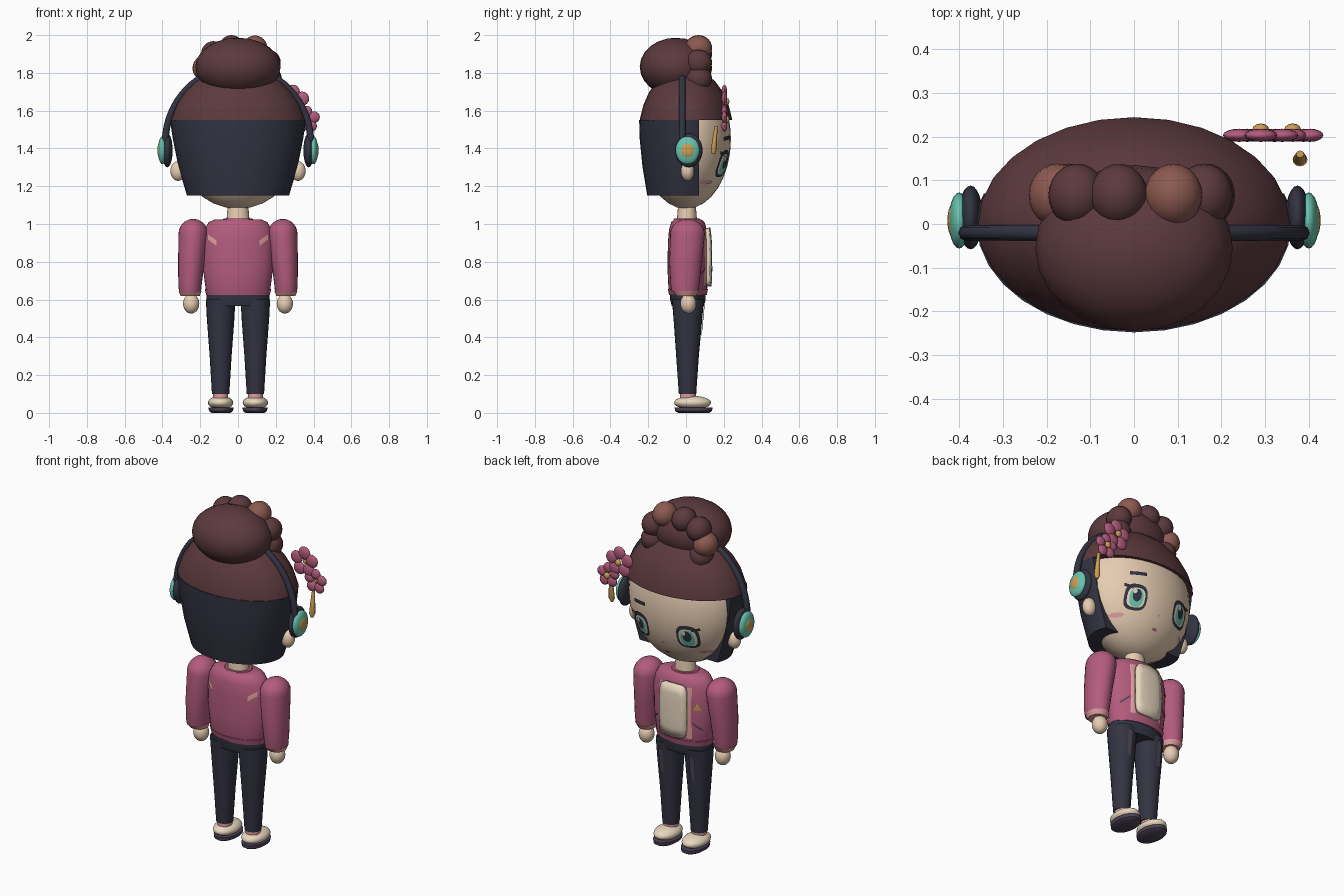
import bpy, bmesh, math
from mathutils import Vector, Matrix

cube = bpy.data.objects.get("Cube")
if cube:
    bpy.data.objects.remove(cube, do_unlink=True)


def material(name, r, g, b):
    m = bpy.data.materials.new(name)
    m.use_nodes = True
    m.diffuse_color = (r, g, b, 1)
    m.node_tree.nodes["Principled BSDF"].inputs["Base Color"].default_value = (r, g, b, 1)
    return m


HAIR = material("dark_brown", .107, .042, .048)
LIGHT_HAIR = material("light_brown", .262, .102, .08)
NAVY = material("navy", .032, .034, .054)
SKIN = material("skin", .80, .61, .445)
PINK = material("rose_pink", .45, .107, .205)
PALE = material("pale_pink", .75, .34, .34)
TEAL = material("teal", .141, .546, .429)
GOLD = material("gold", .61, .352, .091)
MAUVE = material("dusky_mauve", .076, .058, .098)
CREAM = material("cream", .80, .68, .52)


def finish(name, bm, mat, angle=40):
    bmesh.ops.recalc_face_normals(bm, faces=bm.faces)
    mesh = bpy.data.meshes.new(name)
    bm.to_mesh(mesh)
    bm.free()
    mesh.materials.append(mat)
    mesh.shade_smooth()
    mesh.set_sharp_from_angle(angle=math.radians(angle))
    ob = bpy.data.objects.new(name, mesh)
    bpy.context.scene.collection.objects.link(ob)
    return ob


def ellipsoid(name, mat, centre, radii, cut_z=None, segs=24):
    bm = bmesh.new()
    matrix = Matrix.Translation(centre) @ Matrix.Diagonal((*radii, 1))
    bmesh.ops.create_uvsphere(bm, u_segments=segs, v_segments=segs // 2, radius=1, matrix=matrix)
    if cut_z is not None:
        clip(bm, (0, 0, cut_z), (0, 0, -1))
    return finish(name, bm, mat)


def clip(bm, point, normal):
    geom = bm.verts[:] + bm.edges[:] + bm.faces[:]
    bmesh.ops.bisect_plane(bm, geom=geom, plane_co=point, plane_no=normal, clear_outer=True)
    bmesh.ops.holes_fill(bm, edges=[e for e in bm.edges if e.is_boundary])


def loft(name, mat, rings, clip_plane=None, segs=24):
    """Stack of ellipses, each (z, centre x, centre y, radius x, radius y)."""
    bm = bmesh.new()
    loops = []
    for z, cx, cy, rx, ry in rings:
        turns = [math.tau * i / segs for i in range(segs)]
        loops.append([bm.verts.new((cx + rx * math.cos(t), cy + ry * math.sin(t), z)) for t in turns])
    for a, b in zip(loops, loops[1:]):
        for i in range(segs):
            j = (i + 1) % segs
            bm.faces.new((a[i], a[j], b[j], b[i]))
    bm.faces.new(loops[0])
    bm.faces.new(loops[-1])
    if clip_plane:
        clip(bm, *clip_plane)
    return finish(name, bm, mat)


def decal(name, mat, outline, surface, lift, thick=0):
    """Thin plate with an (x, z) outline, wrapped over a surface y(x, z)."""
    bm = bmesh.new()
    n = len(outline)
    mx, mz = sum(p[0] for p in outline) / n, sum(p[1] for p in outline) / n

    def vert(x, z):
        y = surface(x, z)
        return bm.verts.new((x, y + math.copysign(lift, y), z))
    loops = [[vert(mx + (x - mx) * k, mz + (z - mz) * k) for x, z in outline] for k in (1, .66, .33)]
    for a, b in zip(loops, loops[1:]):
        for i in range(n):
            j = (i + 1) % n
            bm.faces.new((a[i], a[j], b[j], b[i]))
    bm.faces.new(loops[-1])
    ob = finish(name, bm, mat)
    if thick:
        mod = ob.modifiers.new("thickness", 'SOLIDIFY')
        mod.thickness = thick
        mod.offset = 0
    return ob


def oval(cx, cz, rx, rz, power=1.0, n=20):
    def shape(v):
        return math.copysign(abs(v) ** power, v)
    turns = [math.tau * i / n for i in range(n)]
    return [(cx + rx * shape(math.cos(t)), cz + rz * shape(math.sin(t))) for t in turns]


def quad(cx, cz, w, h, slant=0):
    return [(cx - w, cz - h - slant), (cx, cz - h), (cx + w, cz - h + slant),
            (cx + w, cz + h + slant), (cx, cz + h), (cx - w, cz + h - slant)]


# Head, hair and bun
HEAD_C, HEAD_R = Vector((0, 0, 1.45)), Vector((.335, .238, .37))
ellipsoid("head", SKIN, HEAD_C, HEAD_R, segs=32)
ellipsoid("hair_cap", HAIR, (0, 0, 1.48), (.365, .25, .35), cut_z=1.55, segs=28)
loft("back_hair", NAVY, [(1.15, 0, 0, .27, .205), (1.3, 0, 0, .315, .23),
                         (1.45, 0, 0, .345, .245), (1.55, 0, 0, .36, .248)],
     clip_plane=((0, .07, 0), (0, 1, 0)), segs=32)
ellipsoid("hair_bun", HAIR, (0, -.055, 1.832), (.226, .19, .154))
curls = [(.165, 1.77), (.16, 1.855), (.09, 1.93), (-.035, 1.932), (-.13, 1.90), (-.175, 1.825), (-.15, 1.75)]
for i, (x, z) in enumerate(curls):
    ellipsoid(f"bun_curl_{i}", LIGHT_HAIR if i in (2, 5) else HAIR, (x, .066, z), (.066, .072, .068))


# Face details
def face_y(x, z):
    q = 1 - (x / HEAD_R.x) ** 2 - ((z - HEAD_C.z) / HEAD_R.z) ** 2
    return HEAD_R.y * math.sqrt(max(q, .01))


for side, s in (("left", 1), ("right", -1)):
    x, z = s * .15, 1.32
    layers = [("eye_outline", NAVY, oval(x, z, .060, .072, .7), .004),
              ("eye_white", CREAM, oval(x, z - .004, .047, .054, .7), .006),
              ("iris", TEAL, oval(x, z - .006, .036, .050, .8), .008),
              ("pupil", NAVY, oval(x, z + .006, .023, .034), .010),
              ("eye_glint", CREAM, oval(x + .014, z + .026, .010, .013), .012),
              ("eyelash", NAVY, quad(x + s * .048, z + .052, .022, .008, s * .006), .009),
              ("cheek", PALE, oval(s * .215, 1.222, .03, .012), .004)]
    for part, mat, outline, lift in layers:
        decal(f"{side}_{part}", mat, outline, face_y, lift)
    ellipsoid(f"{side}_ear", SKIN, (s * .318, .008, 1.28), (.04, .035, .052))
decal("eyebrow", NAVY, quad(.15, 1.455, .045, .010, -.004), face_y, .006)
decal("mouth", PINK, oval(0, 1.185, .016, .007), face_y, .004)
decal("nose", PALE, oval(0, 1.255, .008, .006), face_y, .004)

# Headphones
arc = bpy.data.curves.new("headphone_band", 'CURVE')
arc.dimensions = '3D'
arc.bevel_depth = .018
arc.bevel_resolution = 2
arc.use_fill_caps = True
spline = arc.splines.new('POLY')
spline.points.add(32)
for i, p in enumerate(spline.points):
    t = math.pi * i / 32
    p.co = (.385 * math.cos(t), -.02, 1.43 + .40 * math.sin(t), 1)
arc.materials.append(NAVY)
bpy.context.scene.collection.objects.link(bpy.data.objects.new("headphone_band", arc))
for side, s in (("left", 1), ("right", -1)):
    ellipsoid(f"{side}_ear_cushion", NAVY, (s * .374, .015, 1.39), (.028, .073, .09))
    ellipsoid(f"{side}_ear_cup", TEAL, (s * .400, .008, 1.39), (.024, .064, .074))
    ellipsoid(f"{side}_cup_button", GOLD, (s * .416, .008, 1.39), (.011, .036, .04))

# Flower ornament
for f, (x, z, r) in enumerate([(.29, 1.648, .052), (.363, 1.553, .042)]):
    for i in range(5):
        t = math.tau * i / 5 + .31
        ellipsoid(f"flower_{f}_petal_{i}", PINK, (x + r * math.cos(t), .203, z + r * math.sin(t)),
                  (r * .72, .015, r * .72), segs=16)
    ellipsoid(f"flower_{f}_centre", GOLD, (x, .217, z), (.019, .013, .019), segs=12)
loft("flower_pendant", GOLD, [(1.37, .38, .145, .008, .008), (1.39, .38, .147, .017, .015),
                              (1.45, .38, .152, .014, .012), (1.52, .38, .16, .009, .008)], segs=12)

# Torso, neck and shirt
torso = [(.61, 0, .01, .15, .085), (.64, 0, .01, .165, .098), (.66, 0, .01, .172, .103),
         (.76, 0, .01, .185, .108), (.90, 0, .01, .19, .106), (.97, 0, .01, .178, .1),
         (1.01, 0, .01, .155, .088), (1.025, 0, .01, .12, .07)]
loft("jacket", PINK, torso, segs=32)
loft("jacket_hem", PINK, [(.625, 0, .01, .168, .1), (.655, 0, .01, .176, .106)], segs=32)
loft("neck", SKIN, [(1.0, 0, .005, .062, .055), (1.06, 0, .005, .058, .05), (1.12, 0, .005, .05, .045)])
loft("collar", PINK, [(1.005, 0, .005, .095, .08), (1.03, 0, .005, .075, .066)])


def torso_y(x, z, side=1):
    for a, b in zip(torso, torso[1:]):
        if a[0] <= z <= b[0]:
            k = (z - a[0]) / (b[0] - a[0])
            rx, ry = (a[n] + (b[n] - a[n]) * k for n in (3, 4))
            return .01 + side * ry * math.sqrt(max(1 - (x / rx) ** 2, 0))
    return .01 + side * .09


def back_y(x, z):
    return torso_y(x, z, -1)


decal("shirt_front", CREAM, oval(0, .825, .085, .155, .35), torso_y, .012, thick=.02)
for side, s in (("left", 1), ("right", -1)):
    decal(f"{side}_lapel", PALE, quad(s * .092, .82, .014, .15), torso_y, .004)
    decal(f"{side}_pocket_slit", MAUVE, quad(s * .135, .745, .022, .006, -s * .02), torso_y, .004)
    decal(f"{side}_back_patch", PALE, quad(s * .137, .915, .022, .014, s * .016), back_y, .004)
decal("badge", GOLD, [(-.155, .84), (-.115, .84), (-.135, .885)], torso_y, .005)

# Arms, legs and shoes
for side, s in (("left", 1), ("right", -1)):
    rings = []
    for i in range(7):
        t = math.pi / 2 * i / 6.3
        rings.append((.947 + .08 * math.sin(t), s * .237, .008, .078 * math.cos(t), .092 * math.cos(t)))
    sleeve = [(.64, s * .254, -.005, .058, .07), (.68, s * .254, -.005, .062, .077),
              (.80, s * .247, -.002, .07, .086)]
    loft(f"{side}_sleeve", PINK, sleeve + rings)
    loft(f"{side}_cuff", PALE, [(.618, s * .253, 0, .05, .052), (.645, s * .254, -.002, .061, .07)])
    ellipsoid(f"{side}_hand", SKIN, (s * .248, .012, .578), (.043, .042, .052))
    leg = [(.1, s * .092, .008, .046, .046), (.3, s * .092, .008, .058, .06),
           (.5, s * .092, .01, .073, .076), (.6, s * .092, .01, .078, .085)]
    loft(f"{side}_trouser_leg", NAVY, leg)

    def thigh_y(x, z):
        return .01 + (.028 + .096 * z) * math.sqrt(max(1 - ((x - s * .092) / .08) ** 2, .05))
    decal(f"{side}_knee_patch", MAUVE, quad(s * .10, .49, .014, .075, .01), thigh_y, .006)
    loft(f"{side}_sock", PALE, [(.07, s * .092, .01, .04, .042), (.115, s * .092, .01, .04, .042)])
    ellipsoid(f"{side}_shoe", CREAM, (s * .092, .035, .054), (.067, .098, .036))
    loft(f"{side}_sole", MAUVE, [(0, s * .09, .04, .05, .082), (.01, s * .09, .04, .064, .098),
                                 (.028, s * .09, .04, .066, .1)])
loft("trouser_hips", NAVY, [(.565, 0, .01, .162, .085), (.60, 0, .01, .168, .094),
                            (.64, 0, .01, .165, .094)], segs=32)
